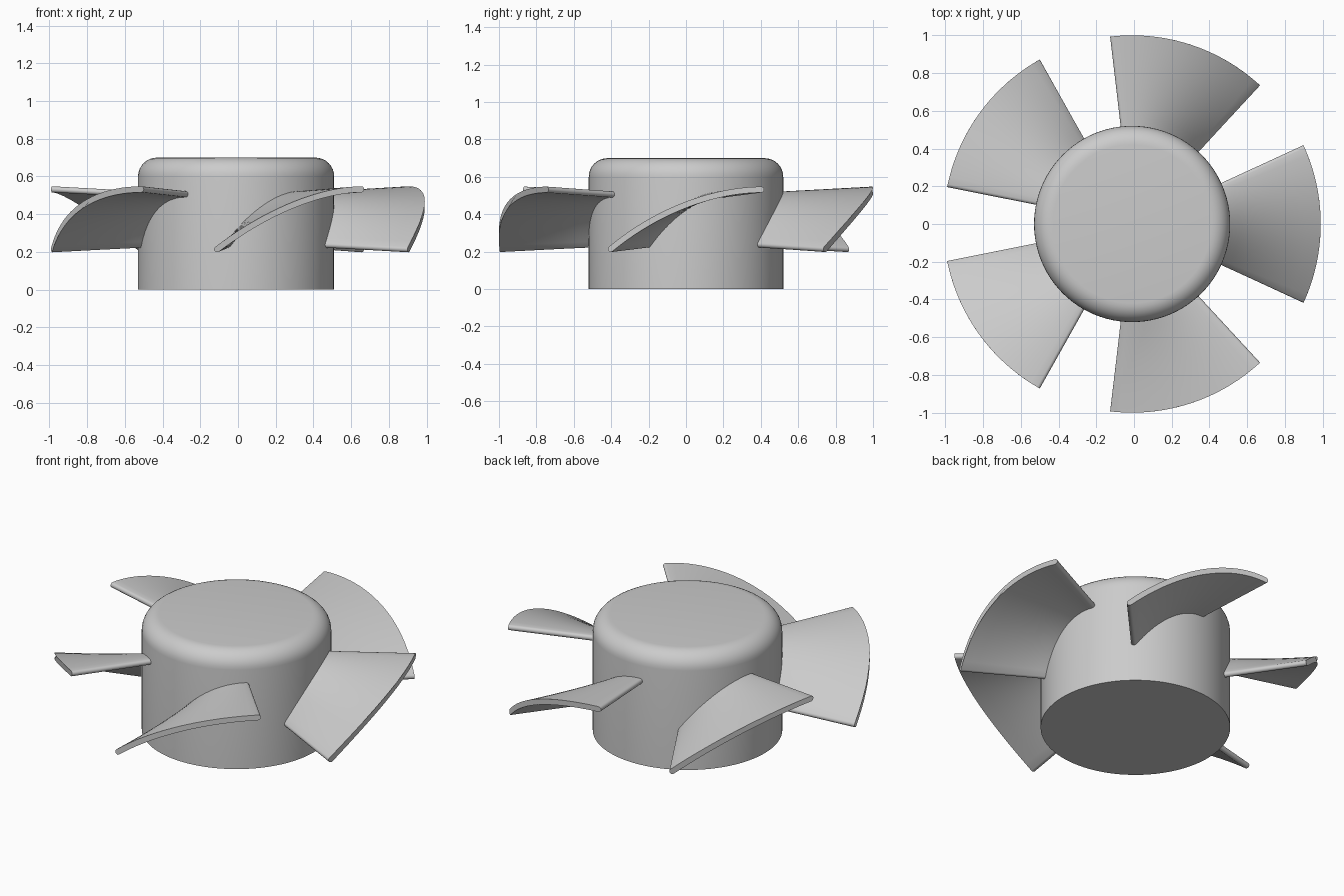
import bpy
import bmesh
from math import cos, sin, pi, radians, atan2

if "Cube" in bpy.data.objects:
    bpy.data.objects.remove(bpy.data.objects["Cube"], do_unlink=True)

CENTRE_X = -0.01
HUB_R, HUB_H, FILLET = 0.52, 0.70, 0.10
BLADES, TIP_R, ROOT_R = 5, 1.0, 0.48
HALF_T = 0.016              # half blade thickness
HALF_SPAN = radians(24.7)   # half blade sweep angle

grey = bpy.data.materials.new("plain grey")
grey.use_nodes = True
colour = (0.6, 0.6, 0.6, 1)
grey.diffuse_color = colour
grey.node_tree.nodes["Principled BSDF"].inputs["Base Color"].default_value = colour


def finish(name, bm):
    """Turn a bmesh into a smooth-shaded object with sharp edges kept."""
    bmesh.ops.recalc_face_normals(bm, faces=bm.faces)
    mesh = bpy.data.meshes.new(name)
    bm.to_mesh(mesh)
    bm.free()
    mesh.materials.append(grey)
    obj = bpy.data.objects.new(name, mesh)
    obj.location.x = CENTRE_X
    bpy.context.collection.objects.link(obj)
    bpy.ops.object.select_all(action='DESELECT')
    obj.select_set(True)
    bpy.context.view_layer.objects.active = obj
    bpy.ops.object.shade_smooth_by_angle(angle=radians(35))
    return obj


def skin(bm, rings, closed):
    """Bridge matching rings of points with quads and cap both ends."""
    rows = [[bm.verts.new(p) for p in ring] for ring in rings]
    n = len(rows[0])
    for a, b in zip(rows, rows[1:]):
        for i in range(n):
            j = (i + 1) % n
            bm.faces.new((a[i], a[j], b[j], b[i]))
    if closed:
        bm.faces.new(rows[0])
        bm.faces.new(rows[-1])


# Hub: solid cylinder with a rounded top rim
profile = [(HUB_R, 0)]
for k in range(9):
    a = k / 8 * pi / 2
    profile.append((HUB_R - FILLET + FILLET * cos(a), HUB_H - FILLET + FILLET * sin(a)))
bm = bmesh.new()
skin(bm, [[(r * cos(2 * pi * i / 96), r * sin(2 * pi * i / 96), z) for i in range(96)]
          for r, z in profile], True)
finish("hub", bm)


def blade_section(r, turn, steps=20, cap=6):
    """Arched section with rounded ends, wrapped round the axis at radius r."""
    k = (r - HUB_R) / (TIP_R - HUB_R)
    low, high = 0.238 - 0.024 * k, 0.506 + 0.026 * k
    bulge = 0.068 + 0.01 * k
    half = r * HALF_SPAN - HALF_T
    mid = []
    for i in range(steps + 1):
        f = i / steps
        slope = (high - low + 4 * bulge * (1 - 2 * f)) / (2 * half)
        mid.append((half * (2 * f - 1), low + (high - low) * f + 4 * bulge * f * (1 - f),
                    atan2(slope, 1)))

    def offset(p, angle):
        return p[0] + HALF_T * cos(p[2] + angle), p[1] + HALF_T * sin(p[2] + angle)

    outline = [offset(p, -pi / 2) for p in mid]
    outline += [offset(mid[-1], -pi / 2 + pi * c / cap) for c in range(1, cap)]
    outline += [offset(p, pi / 2) for p in reversed(mid)]
    outline += [offset(mid[0], pi / 2 + pi * c / cap) for c in range(1, cap)]
    return [(r * cos(turn + s / r), r * sin(turn + s / r), z) for s, z in outline]


# Blades: five pitched, arched vanes around the hub
for b in range(BLADES):
    bm = bmesh.new()
    turn = 2 * pi * b / BLADES
    skin(bm, [blade_section(ROOT_R + (TIP_R - ROOT_R) * i / 6, turn) for i in range(7)], True)
    finish(f"blade_{b + 1}", bm)
